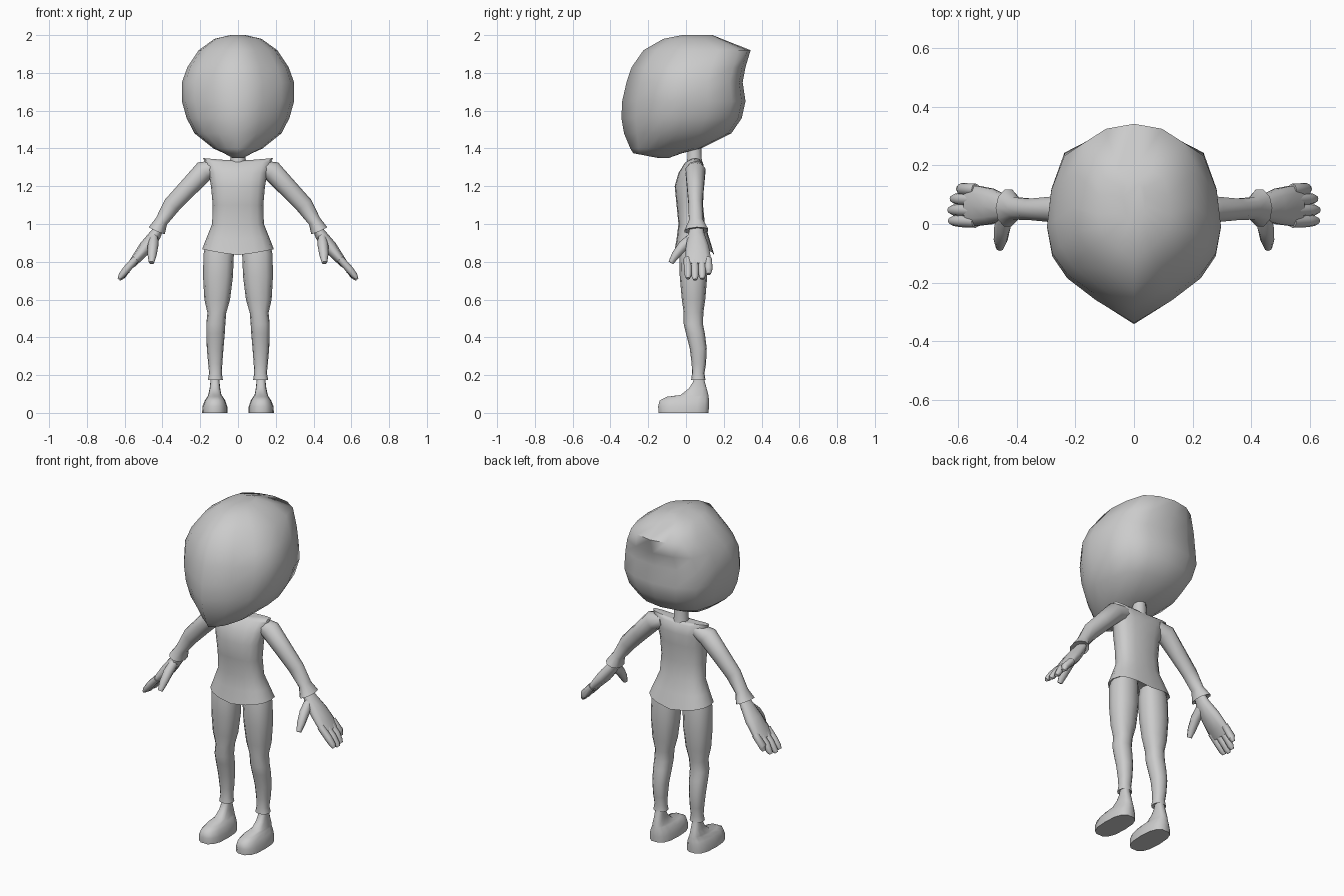
import bpy, bmesh, math
from mathutils import Vector

grey = bpy.data.materials.new("plain grey")
grey.diffuse_color = (0.6, 0.6, 0.6, 1)


def loft(name, rings, mirror=False, sharp=60):
    """Skin a list of equal-length point rings, closing both ends."""
    bm = bmesh.new()
    loops = [[bm.verts.new(p) for p in r] for r in rings]
    n = len(rings[0])
    for a, b in zip(loops, loops[1:]):
        for i in range(n):
            j = (i + 1) % n
            bm.faces.new((a[i], a[j], b[j], b[i]))
    bm.faces.new(loops[0])
    bm.faces.new(loops[-1])
    bmesh.ops.recalc_face_normals(bm, faces=bm.faces)
    me = bpy.data.meshes.new(name)
    bm.to_mesh(me)
    bm.free()
    ob = bpy.data.objects.new(name, me)
    bpy.context.collection.objects.link(ob)
    me.materials.append(grey)
    bpy.ops.object.select_all(action='DESELECT')
    ob.select_set(True)
    bpy.context.view_layer.objects.active = ob
    bpy.ops.object.shade_smooth_by_angle(angle=math.radians(sharp))
    if mirror:
        ob.modifiers.new("mirror", 'MIRROR')
    return ob


def flat_ring(z, x0, x1, y0, y1, n=12, power=0.85, dip=0.0):
    """Horizontal rounded ring filling a rectangle; dip raises the sides."""
    pts = []
    for i in range(n):
        a = 2 * math.pi * i / n
        c, s = math.cos(a), math.sin(a)
        u = math.copysign(abs(c) ** power, c)
        v = math.copysign(abs(s) ** power, s)
        pts.append(Vector(((x0 + x1) / 2 + u * (x1 - x0) / 2,
                           (y0 + y1) / 2 + v * (y1 - y0) / 2, z + dip * abs(c))))
    return pts


def tube(name, path, n=10, sharp=60):
    """Limb along points (x, y, z, thickness, depth along y), on both sides."""
    pts = [Vector(p[:3]) for p in path]
    rings = []
    for k, p in enumerate(path):
        d = (pts[min(k + 1, len(pts) - 1)] - pts[max(k - 1, 0)]).normalized()
        depth_dir = (Vector((0, 1, 0)) - d * d.y).normalized()
        thick_dir = d.cross(depth_dir)
        rings.append([pts[k] + thick_dir * p[3] * math.cos(2 * math.pi * i / n)
                      + depth_dir * p[4] * math.sin(2 * math.pi * i / n) for i in range(n)])
    return loft(name, rings, True, sharp)


# Head: one outline with a pointed front, scaled up through the height
half = [(0, 0), (.44, .12), (.77, .235), (.94, .35), (1, .5),
        (.95, .7), (.8, .89), (.46, .97), (0, 1)]
outline = half + [(-x, y) for x, y in half[-2:0:-1]]
head = [(1.35, .03, -.15, -.09), (1.375, .075, -.28, -.02), (1.40, .13, -.295, .08),
        (1.48, .23, -.328, .24), (1.56, .272, -.342, .295), (1.65, .297, -.338, .315),
        (1.75, .297, -.315, .30), (1.83, .268, -.288, .315), (1.92, .208, -.225, .342),
        (1.98, .125, -.12, .19), (2.0, .04, -.02, .14)]
loft("head", [[(x * w, f + (b - f) * t, z) for x, t in outline]
              for z, w, f, b in head], sharp=75)

# Neck
loft("neck", [flat_ring(z, -r, r, .045 - r, .045 + r, 10, 1)
              for z, r in [(1.30, .05), (1.345, .04), (1.44, .036)]])

# Jacket body with a flared hem, folded inward below
torso = [(.90, .13, -.02, .10, 0), (.835, .19, -.065, .15, .032), (.92, .165, -.05, .125, .01),
         (1.0, .137, -.04, .10, 0), (1.1, .134, -.05, .09, 0), (1.2, .143, -.06, .095, 0),
         (1.27, .155, -.04, .10, 0), (1.325, .175, -.005, .09, .005),
         (1.335, .185, .02, .075, .014), (1.335, .05, .02, .07, 0)]
loft("jacket", [flat_ring(z, -w, w, f, b, 16, .8, dip) for z, w, f, b, dip in torso])

# Legs with trouser cuffs
leg = [(.92, .03, .165, -.02, .10), (.84, .022, .183, -.035, .11), (.72, .027, .185, -.033, .112),
       (.60, .042, .178, -.022, .102), (.53, .062, .162, -.012, .092), (.47, .067, .168, -.012, .09),
       (.42, .070, .168, 0, .1), (.34, .077, .165, .02, .11), (.26, .083, .158, .03, .106),
       (.21, .086, .153, .032, .098), (.175, .08, .16, .027, .103), (.185, .10, .143, .045, .09)]
loft("leg", [flat_ring(z, *r, 12) for z, *r in leg], True)

# Shoes rising into the ankles
shoe = [(0, .055, .19, -.148, .122), (.035, .057, .188, -.15, .124), (.065, .067, .176, -.142, .124),
        (.085, .08, .163, -.105, .122), (.095, .088, .158, -.03, .12), (.13, .094, .15, .015, .11),
        (.165, .098, .146, .037, .1), (.20, .10, .145, .045, .092)]
loft("shoe", [flat_ring(z, *r, 14, .75) for z, *r in shoe], True, 65)

# Sleeves with flared cuffs
tube("sleeve", [(.11, .05, 1.30, .04, .04), (.18, .05, 1.28, .056, .055),
                (.27, .05, 1.185, .05, .046), (.35, .05, 1.10, .047, .038),
                (.405, .053, 1.015, .034, .04), (.43, .055, .965, .046, .066),
                (.42, .055, .98, .025, .035)])

# Hand: palm, four fingers and a forward thumb
tube("palm", [(.41, .055, .99, .022, .034), (.44, .055, .94, .032, .045),
              (.49, .06, .875, .036, .064), (.535, .062, .82, .027, .072),
              (.567, .062, .782, .02, .07)])
for i, (y, x, z) in enumerate([(.008, .628, .712), (.045, .63, .705),
                               (.083, .622, .71), (.117, .60, .735)]):
    tube("finger_%d" % (i + 1), [(.54, y, .815, .02, .021), (.59, y + .002, .76, .02, .021),
                                 (x - .012, y + .003, z + .016, .017, .018),
                                 (x, y + .003, z, .009, .011)], 8)
tube("thumb", [(.445, .035, .925, .024, .03), (.45, -.015, .885, .028, .028),
               (.455, -.055, .835, .024, .022), (.458, -.08, .795, .014, .014)], 8)
